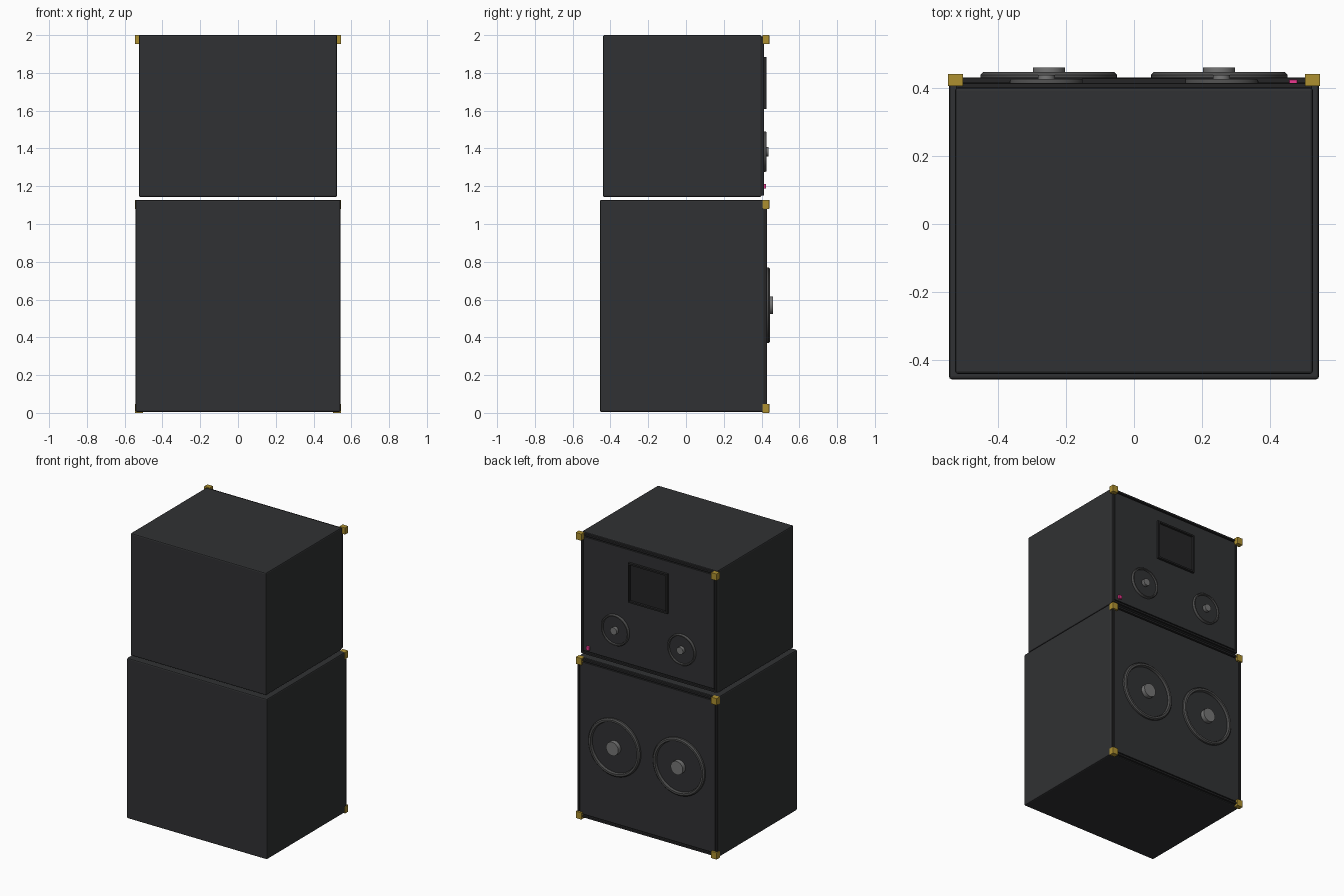
import bpy, bmesh, math
from mathutils import Matrix

if "Cube" in bpy.data.objects:
    bpy.data.objects.remove(bpy.data.objects["Cube"])


def material(name, color):
    m = bpy.data.materials.new(name)
    m.diffuse_color = (*color, 1)
    m.use_nodes = True
    m.node_tree.nodes["Principled BSDF"].inputs["Base Color"].default_value = m.diffuse_color
    return m


BODY = material("black_paint", (0.030, 0.031, 0.033))
TRIM = material("black_trim", (0.018, 0.018, 0.019))
RING = material("dark_grey", (0.075, 0.075, 0.075))
HUB = material("mid_grey", (0.18, 0.18, 0.18))
GOLD = material("brass", (0.42, 0.28, 0.03))
PINK = material("pink_light", (0.85, 0.04, 0.28))


def finish(name, bm, mat):
    me = bpy.data.meshes.new(name)
    bm.to_mesh(me)
    bm.free()
    me.materials.append(mat)
    ob = bpy.data.objects.new(name, me)
    bpy.context.collection.objects.link(ob)
    return ob


def box(name, x, y, z, mat, bevel=0.0):
    """Box from (min, max) ranges on each axis."""
    bm = bmesh.new()
    bmesh.ops.create_cube(bm, size=1)
    for v in bm.verts:
        v.co = [r[0] if c < 0 else r[1] for c, r in zip(v.co, (x, y, z))]
    ob = finish(name, bm, mat)
    if bevel:
        mod = ob.modifiers.new("bevel", 'BEVEL')
        mod.width, mod.segments = bevel, 2
    return ob


def lathe(name, profile, centre, mat, steps=48):
    """Spin (radius, depth) points round an axis along y."""
    bm = bmesh.new()
    vs = [bm.verts.new((r, d, 0)) for r, d in profile]
    es = [bm.edges.new(p) for p in zip(vs, vs[1:])]
    bmesh.ops.spin(bm, geom=vs + es, cent=(0, 0, 0), axis=(0, 1, 0),
                   angle=math.tau, steps=steps)
    bmesh.ops.remove_doubles(bm, verts=bm.verts, dist=1e-5)
    bmesh.ops.recalc_face_normals(bm, faces=bm.faces)
    bmesh.ops.transform(bm, matrix=Matrix.Translation(centre), verts=bm.verts)
    ob = finish(name, bm, mat)
    for p in ob.data.polygons:
        p.use_smooth = True
    ob.data.set_sharp_from_angle(angle=math.radians(35))
    return ob


def driver(name, x, y, z, r, ring_h, hub_r, hub_h):
    w = r * 0.13
    # rim, cone and centre cap
    lathe(name + "_rim", [(r, -0.004), (r, ring_h * 0.6), (r - w * 0.3, ring_h),
                          (r - w * 0.8, ring_h), (r - w, 0.002), (r - w, -0.004),
                          (r, -0.004)], (x, y, z), RING)
    lathe(name + "_cone", [(0, 0.004), (r - w, 0.004), (r - w, -0.004),
                           (0, -0.004)], (x, y, z), BODY)
    lathe(name + "_cap", [(0, 0), (hub_r, 0), (hub_r, hub_h), (0, hub_h)],
          (x, y, z), HUB, 32)


def cabinet(name, hw, back, front, z0, z1, face):
    # main box and front baffle
    box(name + "_box", (-hw, hw), (back, front), (z0, z1), BODY, 0.008)
    box(name + "_baffle", (-hw + 0.02, hw - 0.02), (front - 0.01, face),
        (z0 + 0.03, z1 - 0.03), BODY)
    # edge trim around the baffle
    y = (front - 0.005, face + 0.004)
    for tag, a in (("bottom", z0 + 0.008), ("top", z1 - 0.022)):
        box(f"{name}_trim_{tag}", (-hw + 0.006, hw - 0.006), y, (a, a + 0.014), TRIM, 0.003)
    for tag, a in (("left", -hw + 0.002), ("right", hw - 0.016)):
        box(f"{name}_trim_{tag}", (a, a + 0.014), y, (z0 + 0.008, z1 - 0.008), TRIM, 0.003)


cabinet("bass_cabinet", 0.543, -0.456, 0.415, 0.005, 1.128, 0.426)
cabinet("top_cabinet", 0.525, -0.44, 0.40, 1.143, 2.0, 0.41)

for side, s in (("left", -1), ("right", 1)):
    driver(f"bass_driver_{side}", s * 0.25, 0.426, 0.57, 0.2, 0.02, 0.047, 0.034)
    driver(f"mid_driver_{side}", s * 0.257, 0.41, 1.383, 0.108, 0.016, 0.025, 0.027)
    # brass corner protectors
    for i, z in enumerate((0.0, 1.08, 1.952)):
        box(f"corner_{side}_{i}", tuple(sorted((s * 0.502, s * 0.546))),
            (0.405, 0.441), (z, z + 0.048), GOLD, 0.002)

# horn frame with recessed mouth
bm = bmesh.new()
bmesh.ops.create_cube(bm, size=1)
for v in bm.verts:
    v.co = (v.co.x * 0.304, 0.405 if v.co.y < 0 else 0.427, 1.747 + v.co.z * 0.276)
bm.normal_update()
mouth = [f for f in bm.faces if f.normal.y > 0.9]
bmesh.ops.inset_region(bm, faces=mouth, thickness=0.016)
bmesh.ops.inset_region(bm, faces=mouth, thickness=0.003, depth=-0.012)
finish("horn", bm, TRIM)

# status light
box("status_light", (0.455, 0.48), (0.40, 0.424), (1.187, 1.213), PINK, 0.003)
